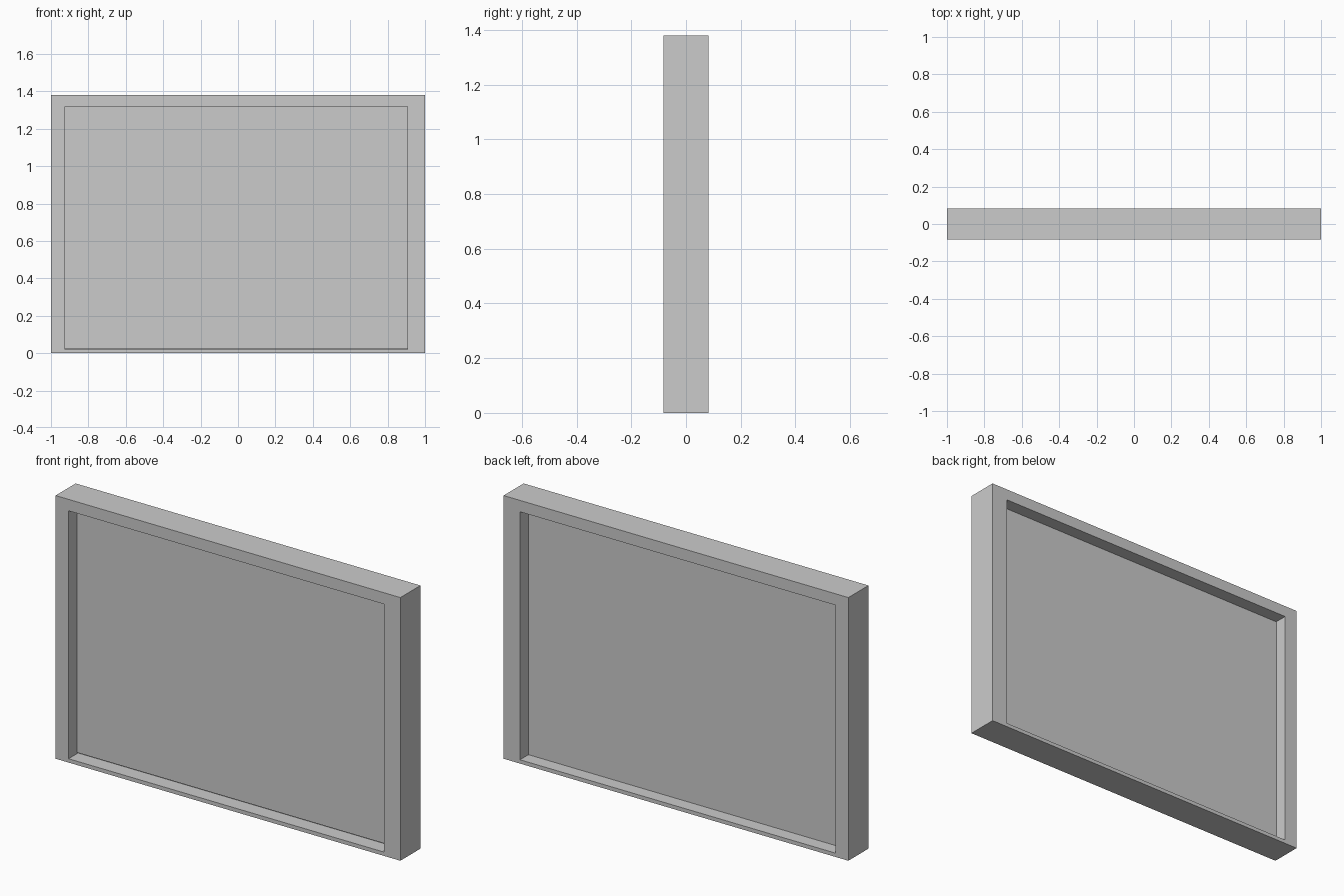
import bpy, bmesh

if "Cube" in bpy.data.objects:
    bpy.data.objects.remove(bpy.data.objects["Cube"])

HALF_DEPTH = 0.083


def rect(bm, x0, x1, z0, z1, y):
    return [bm.verts.new(p) for p in ((x0, y, z0), (x1, y, z0), (x1, y, z1), (x0, y, z1))]


def finish(bm, name):
    bmesh.ops.recalc_face_normals(bm, faces=bm.faces[:])
    mesh = bpy.data.meshes.new(name)
    bm.to_mesh(mesh)
    bm.free()
    obj = bpy.data.objects.new(name, mesh)
    bpy.context.collection.objects.link(obj)
    return obj


def slab(name, x0, x1, z0, z1, y0, y1):
    bm = bmesh.new()
    a, b = rect(bm, x0, x1, z0, z1, y0), rect(bm, x0, x1, z0, z1, y1)
    bm.faces.new(a)
    bm.faces.new(b[::-1])
    for i in range(4):
        j = (i + 1) % 4
        bm.faces.new((a[i], b[i], b[j], a[j]))
    return finish(bm, name)


# Surrounding frame: four rectangular loops joined into a closed ring
outer = (-1.0, 1.0, 0.0, 1.38)
inner = (-0.925, 0.905, 0.02, 1.32)
bm = bmesh.new()
loops = [rect(bm, *size, y) for size, y in (
    (outer, -HALF_DEPTH), (outer, HALF_DEPTH), (inner, HALF_DEPTH), (inner, -HALF_DEPTH))]
for k in range(4):
    a, b = loops[k], loops[(k + 1) % 4]
    for i in range(4):
        j = (i + 1) % 4
        bm.faces.new((a[i], a[j], b[j], b[i]))
finish(bm, "frame")

# Recessed panel, with a fine gap under its front sheet
slab("back_panel", *inner, -0.004, 0.013)
slab("front_panel", -0.925, 0.905, 0.026, 1.32, -0.013, -0.004)
